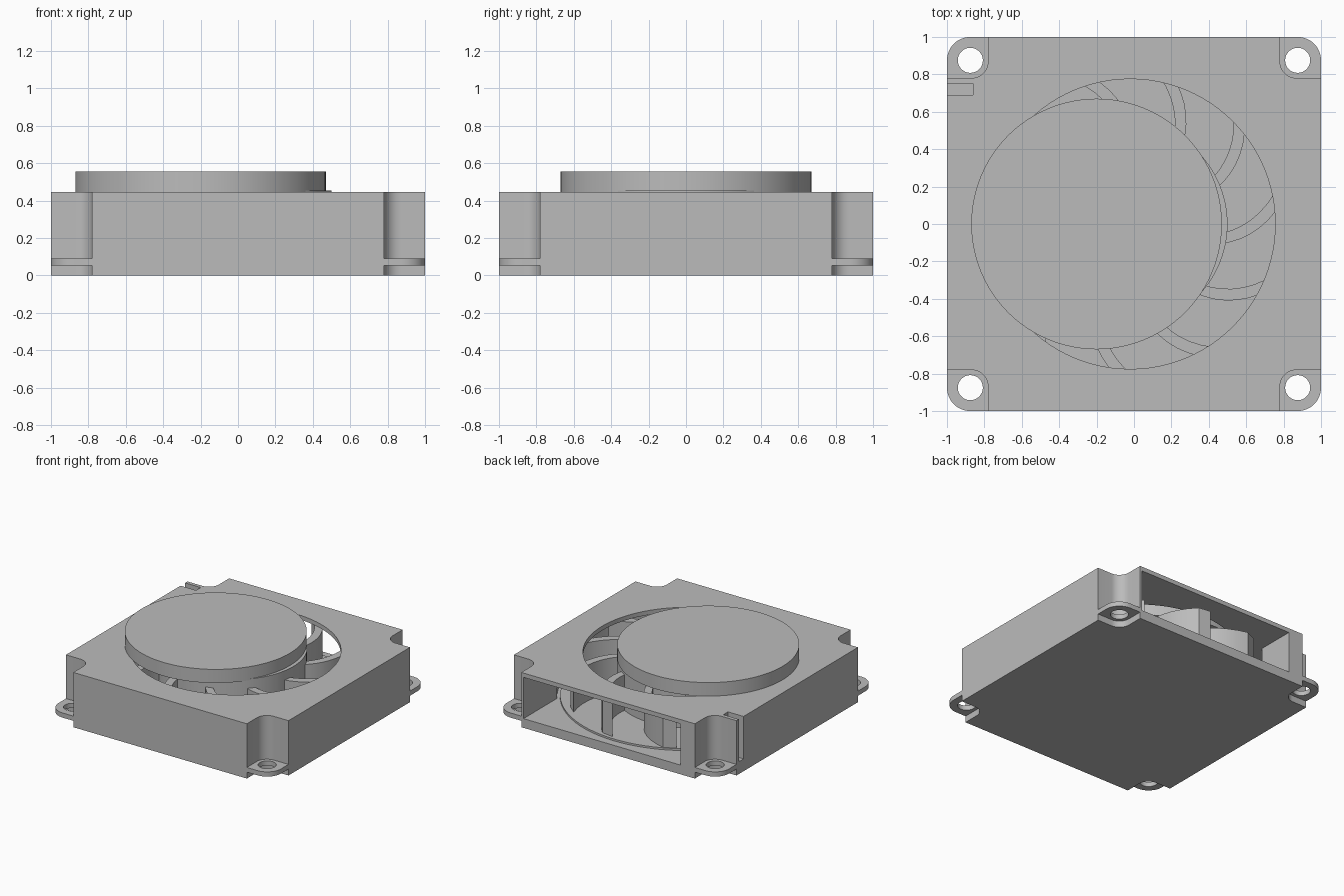
import bpy, bmesh
from math import radians, sin, cos, pi

old = bpy.data.objects.get("Cube")
if old:
    bpy.data.objects.remove(old, do_unlink=True)

# Material
grey = bpy.data.materials.new("plain_grey")
grey.use_nodes = True
GREY = (0.5, 0.5, 0.5, 1)
grey.diffuse_color = GREY
grey.node_tree.nodes["Principled BSDF"].inputs["Base Color"].default_value = GREY

HEIGHT = 0.445
FLOOR = 0.075
CEILING = 0.41
ROTOR_X = -0.05


def prism(name, pts, z0, z1):
    """Extrude a flat outline between two heights."""
    bm = bmesh.new()
    face = bm.faces.new([bm.verts.new((x, y, z0)) for x, y in pts])
    ext = bmesh.ops.extrude_face_region(bm, geom=[face])
    verts = [v for v in ext["geom"] if isinstance(v, bmesh.types.BMVert)]
    bmesh.ops.translate(bm, verts=verts, vec=(0, 0, z1 - z0))
    bmesh.ops.recalc_face_normals(bm, faces=bm.faces)
    mesh = bpy.data.meshes.new(name)
    bm.to_mesh(mesh)
    bm.free()
    mesh.materials.append(grey)
    ob = bpy.data.objects.new(name, mesh)
    bpy.context.collection.objects.link(ob)
    return ob


def arc(cx, cy, r, a0, a1, n):
    step = radians(a1 - a0) / n
    return [(cx + r * cos(radians(a0) + i * step),
             cy + r * sin(radians(a0) + i * step)) for i in range(n + 1)]


def circle(cx, cy, r, n=96):
    return arc(cx, cy, r, 0, 360, n)[:-1]


def box(x0, x1, y0, y1):
    return [(x0, y0), (x1, y0), (x1, y1), (x0, y1)]


def cut(ob, cutter):
    """Subtract a cutter, then discard it."""
    mod = ob.modifiers.new("cut", "BOOLEAN")
    mod.operation = "DIFFERENCE"
    mod.solver = "EXACT"
    mod.object = cutter
    bpy.context.view_layer.objects.active = ob
    bpy.ops.object.modifier_apply(modifier=mod.name)
    bpy.data.objects.remove(cutter, do_unlink=True)


def mirrored(pts, sx, sy):
    return [(x * sx, y * sy) for x, y in pts]


parts = []

# Housing: hollow block with round inlet on top and outlet at the back
housing = prism("housing", box(-1, 1, -1, 1), 0, HEIGHT)
cut(housing, prism("cavity", circle(0, 0, 0.95), FLOOR, CEILING))
cut(housing, prism("outlet", box(-0.65, 0.76, 0.3, 1.1), FLOOR, CEILING))
cut(housing, prism("inlet", circle(-0.02, 0, 0.775), 0.3, 0.6))
cut(housing, prism("cable_slot", box(-1.1, -0.86, 0.69, 0.75), 0.1, 0.6))
parts.append(housing)

# Corner notches and mounting tabs
notch = arc(0.87, 0.87, 0.09, 180, 270, 10) + [(1.1, 0.78), (1.1, 1.1), (0.78, 1.1)]
tab = [(0.77, 0.77), (1, 0.77)] + arc(0.875, 0.875, 0.125, 0, 90, 12) + [(0.77, 1)]
for side, sx in (("right", -1), ("left", 1)):
    for end, sy in (("front", -1), ("back", 1)):
        cut(housing, prism("notch", mirrored(notch, sx, sy), -0.1, 0.6))
        ear = prism(f"mounting_tab_{end}_{side}", mirrored(tab, sx, sy), 0.052, 0.09)
        cut(ear, prism("hole", circle(sx * 0.875, sy * 0.875, 0.067, 32), 0, 0.2))
        parts.append(ear)

# Rotor: base disc, hub and raised cover
parts.append(prism("rotor_base", circle(-0.01, 0, 0.935), FLOOR - 0.01, 0.09))
parts.append(prism("rotor_hub", circle(ROTOR_X, 0, 0.55), 0.08, HEIGHT + 0.01))
parts.append(prism("rotor_cover", circle(-0.2, 0, 0.67), HEIGHT, 0.555))

# Swept blades, wider along the rim
BLADES = 11
radii = [0.53 + 0.38 * i / 8 for i in range(9)]


def blade_point(r, start, offset):
    t = r - 0.55
    a = radians(start + offset + 40 * t + 75 * t * t)
    return ROTOR_X + r * cos(a), r * sin(a)


for k in range(BLADES):
    start = -7.5 + k * 360 / BLADES
    outline = [blade_point(r, start, -3.2) for r in radii]
    outline += [blade_point(r, start, 3.2) for r in reversed(radii)]
    parts.append(prism(f"blade_{k + 1}", outline, 0.08, 0.38))

# Smooth the round walls, keep the corners sharp
bpy.ops.object.select_all(action="DESELECT")
for ob in parts:
    ob.select_set(True)
bpy.context.view_layer.objects.active = housing
bpy.ops.object.shade_smooth_by_angle(angle=radians(30))
